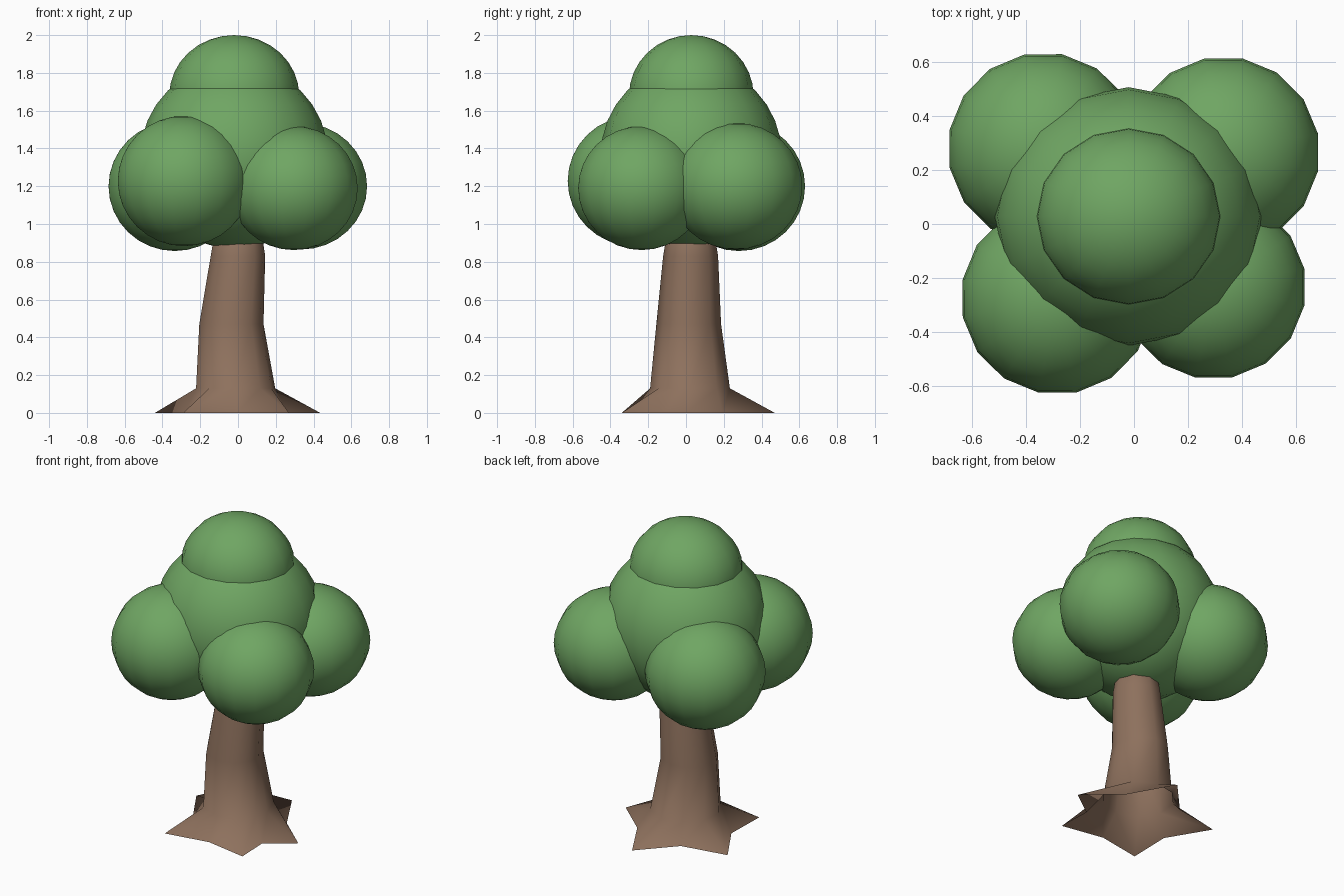
import bpy, bmesh
from math import sin, cos, radians, pi, atan2

if "Cube" in bpy.data.objects:
    bpy.data.objects.remove(bpy.data.objects["Cube"])


def make_material(name, rgb):
    mat = bpy.data.materials.new(name)
    mat.use_nodes = True
    mat.diffuse_color = (*rgb, 1)
    bsdf = mat.node_tree.nodes["Principled BSDF"]
    bsdf.inputs["Base Color"].default_value = (*rgb, 1)
    bsdf.inputs["Roughness"].default_value = 0.9
    return mat


leaf_green = make_material("leaf green", (0.16, 0.38, 0.125))
bark_brown = make_material("bark brown", (0.27, 0.165, 0.11))


def finish(bm, name, mat):
    bmesh.ops.recalc_face_normals(bm, faces=bm.faces)
    for face in bm.faces:
        face.smooth = True
    mesh = bpy.data.meshes.new(name)
    bm.to_mesh(mesh)
    bm.free()
    mesh.materials.append(mat)
    obj = bpy.data.objects.new(name, mesh)
    bpy.context.collection.objects.link(obj)
    return obj


def foliage(name, centre, radii, turn):
    bm = bmesh.new()
    bmesh.ops.create_uvsphere(bm, u_segments=16, v_segments=16, radius=1)
    obj = finish(bm, name, leaf_green)
    obj.location, obj.scale = centre, radii
    # turn about z, applied before the scale
    for v in obj.data.vertices:
        x, y = v.co.x, v.co.y
        v.co.x = x * cos(turn) - y * sin(turn)
        v.co.y = x * sin(turn) + y * cos(turn)


# Foliage balls: one per corner, a large core and a cap
foliage("foliage_front_right", (-0.285, -0.275, 1.228), (0.358, 0.358, 0.345), 0.2)
foliage("foliage_front_left", (0.295, -0.235, 1.19), (0.345, 0.342, 0.328), 0.2)
foliage("foliage_back_right", (-0.335, 0.28, 1.2), (0.357, 0.357, 0.343), 0.2)
foliage("foliage_back_left", (0.333, 0.265, 1.2), (0.357, 0.357, 0.335), 0.2)
foliage("foliage_core", (-0.02, 0.028, 1.36), (0.497, 0.48, 0.49), 0)
foliage("foliage_cap", (-0.02, 0.028, 1.68), (0.344, 0.33, 0.32), 0)

# Trunk: star of five root tips at the ground, open below, rising in rings
tips = [(-0.29, -0.34), (0.27, -0.34), (0.435, 0.0), (0.06, 0.47), (-0.44, 0.2)]
angles = [atan2(y, x) for x, y in tips]
spokes, ground = [], []
for i, (x, y) in enumerate(tips):
    nxt = angles[(i + 1) % 5]
    gap = (nxt - angles[i]) % (2 * pi)
    mid = angles[i] + gap / 2
    spokes += [angles[i], mid]
    ground += [(x, y, 0), (0.29 * cos(mid), 0.29 * sin(mid), 0)]

# Each ring: centre x, centre y, height, radius
rings = [(-0.015, 0.022, 0.13, 0.212), (-0.037, 0.015, 0.47, 0.172),
         (-0.002, 0.025, 0.83, 0.146), (0.0, 0.025, 1.05, 0.11)]
bm = bmesh.new()
loops = [[bm.verts.new(p) for p in ground]]
for cx, cy, z, r in rings:
    loops.append([bm.verts.new((cx + r * cos(a), cy + r * sin(a), z)) for a in spokes])
for low, high in zip(loops, loops[1:]):
    for i in range(10):
        j = (i + 1) % 10
        bm.faces.new((low[i], low[j], high[j], high[i]))
bm.faces.new(loops[-1])
finish(bm, "trunk", bark_brown)
